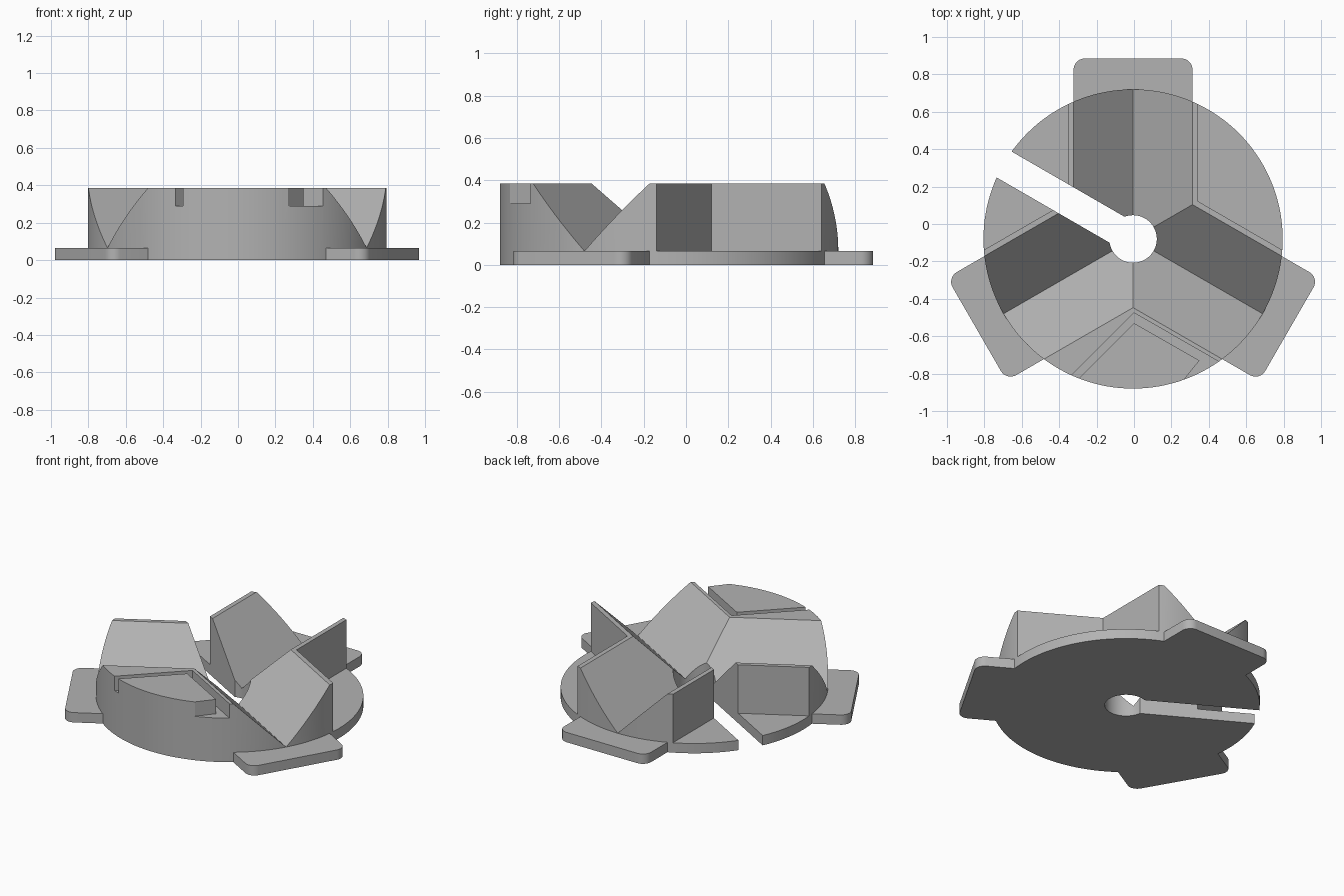
import bpy, bmesh
from math import radians, sin, cos, tan, pi
from mathutils import Vector, Matrix

cube = bpy.data.objects.get("Cube")
if cube:
    bpy.data.objects.remove(cube, do_unlink=True)

CENTRE = Vector((-0.005, -0.08, 0))
RADIUS, HEIGHT, BASE = 0.80, 0.385, 0.065
GROOVE = 0.318          # half width of a groove at the top
WALL = 0.03
ARMS = (90, 210, 330)   # directions of tabs and grooves

grey = bpy.data.materials.new("plain grey")
grey.use_nodes = True
grey.diffuse_color = (0.45, 0.45, 0.45, 1)
grey.node_tree.nodes["Principled BSDF"].inputs["Base Color"].default_value = (0.45, 0.45, 0.45, 1)


def prism(name, outline, depth, matrix=Matrix()):
    """Closed prism: outline of 3D points swept along the depth vector."""
    bm = bmesh.new()
    face = bm.faces.new([bm.verts.new(p) for p in outline])
    swept = bmesh.ops.extrude_face_region(bm, geom=[face])["geom"]
    bmesh.ops.translate(bm, vec=depth, verts=[v for v in swept if isinstance(v, bmesh.types.BMVert)])
    bmesh.ops.transform(bm, matrix=matrix, verts=bm.verts)
    bmesh.ops.recalc_face_normals(bm, faces=bm.faces)
    mesh = bpy.data.meshes.new(name)
    bm.to_mesh(mesh)
    bm.free()
    mesh.materials.append(grey)
    obj = bpy.data.objects.new(name, mesh)
    bpy.context.collection.objects.link(obj)
    return obj


def plan(name, points, low, high, matrix=Matrix()):
    return prism(name, [(x, y, low) for x, y in points], (0, 0, high - low), matrix)


def circle(r, n):
    return [(r * cos(2 * pi * i / n), r * sin(2 * pi * i / n)) for i in range(n)]


def turned(angle):
    return Matrix.Translation(CENTRE) @ Matrix.Rotation(radians(angle), 4, 'Z')


def combine(body, tool, operation):
    mod = body.modifiers.new(tool.name, 'BOOLEAN')
    mod.operation, mod.solver, mod.object = operation, 'EXACT', tool
    bpy.context.view_layer.objects.active = body
    bpy.ops.object.modifier_apply(modifier=mod.name)
    bpy.data.objects.remove(tool, do_unlink=True)


# Round body
body = plan("grooved_disc", circle(RADIUS, 144), 0, HEIGHT, turned(0))

# Tabs with rounded outer corners
reach, r = 0.965, 0.06
corner = [(reach - r + r * sin(a), GROOVE - r + r * cos(a))
          for a in (i * pi / 16 for i in range(9))]
tab_outline = [(0.7, GROOVE)] + corner + [(x, -y) for x, y in reversed(corner)] + [(0.7, -GROOVE)]
for angle in ARMS:
    combine(body, plan("tab", tab_outline, 0, BASE, turned(angle)), 'UNION')

# V grooves running out from the centre
rise = HEIGHT - BASE
for angle in ARMS:
    vee = [(0, 0, BASE), (0, 2 * GROOVE, BASE + 2 * rise), (0, -2 * GROOVE, BASE + 2 * rise)]
    combine(body, prism("groove_cutter", vee, (1.2, 0, 0), turned(angle)), 'DIFFERENCE')

# Two rear pockets that leave thin walls beside the grooves
tip = (GROOVE + WALL) / sin(radians(60))
side = tan(radians(60))
pocket = [(tip, 0), (tip + 0.7, 0.7 * side), (tip + 1.4, 0), (tip + 0.7, -0.7 * side)]
for angle in (30, 150):
    combine(body, plan("pocket_cutter", pocket, BASE, 1, turned(angle)), 'DIFFERENCE')

# Bent channel in the front block
channel = [(0, -0.475), (0.6, -0.82), (0.6, -1), (0.2, -0.915), (0.35, -0.73),
           (0, -0.53), (-0.5, -1.03), (-0.55, -1.025)]
combine(body, plan("channel_cutter", channel, 0.29, 1), 'DIFFERENCE')

# Centre hole and the slot leading out of it
combine(body, plan("hole_cutter", circle(0.127, 64), -1, 1, turned(0)), 'DIFFERENCE')
slot = [(0, -0.08), (1.2, -0.08), (1.2, 0.08), (0, 0.08)]
combine(body, plan("slot_cutter", slot, -1, 1, turned(150)), 'DIFFERENCE')

# Smooth the round walls, keep the edges sharp
bpy.ops.object.select_all(action='DESELECT')
body.select_set(True)
bpy.context.view_layer.objects.active = body
bpy.ops.object.shade_smooth_by_angle(angle=radians(20))
